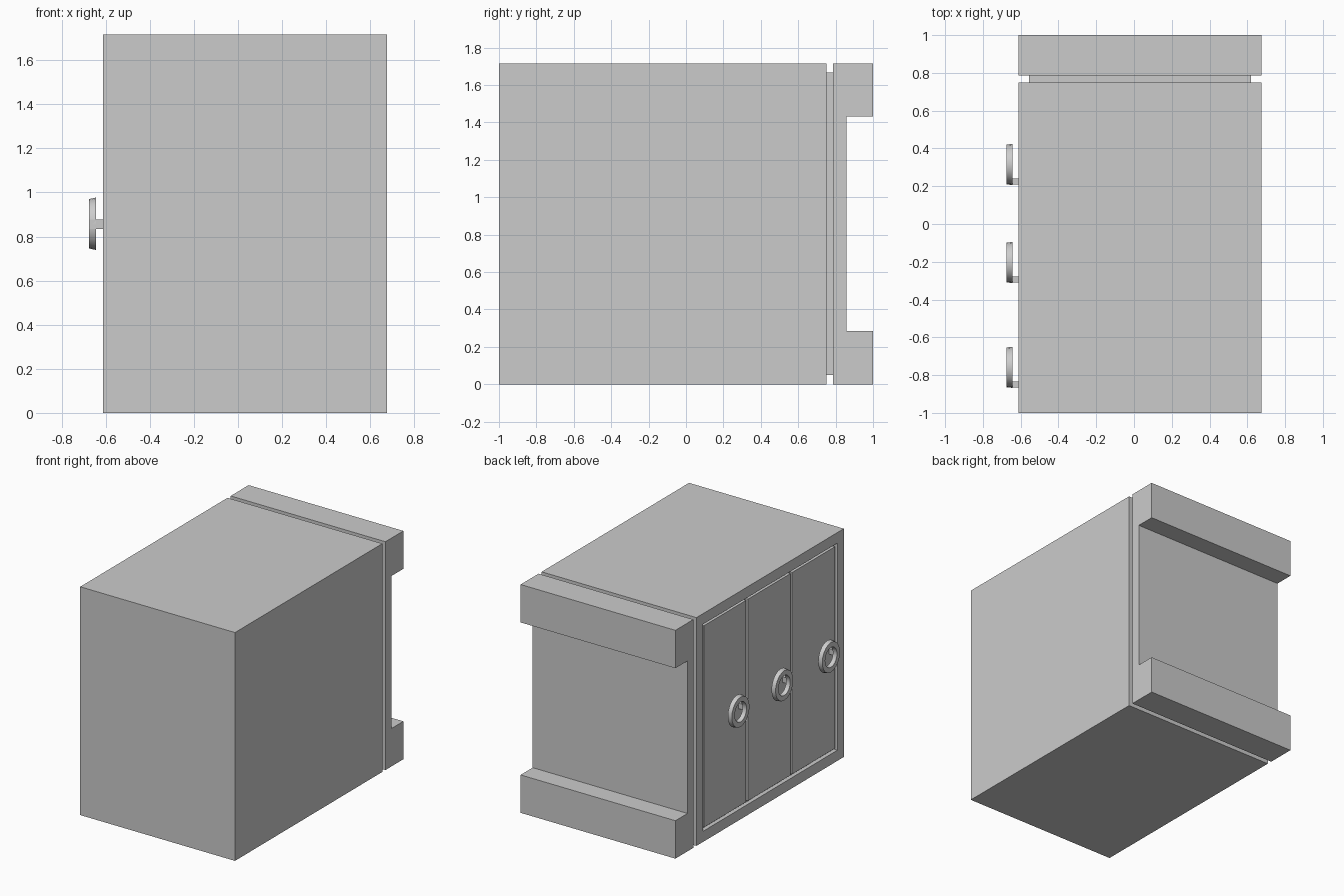
import bpy, bmesh, math

if "Cube" in bpy.data.objects:
    bpy.data.objects.remove(bpy.data.objects["Cube"])


def mesh_object(name, bm):
    bmesh.ops.recalc_face_normals(bm, faces=bm.faces)
    mesh = bpy.data.meshes.new(name)
    bm.to_mesh(mesh)
    bm.free()
    ob = bpy.data.objects.new(name, mesh)
    bpy.context.collection.objects.link(ob)
    return ob


def box(name, x, y, z):
    bm = bmesh.new()
    bmesh.ops.create_cube(bm, size=1)
    for v in bm.verts:
        v.co = [lo + (c + 0.5) * (hi - lo) for c, (lo, hi) in zip(v.co, (x, y, z))]
    return mesh_object(name, bm)


def extrude_x(name, profile, x0, x1):
    bm = bmesh.new()
    face = bm.faces.new([bm.verts.new((x0, y, z)) for y, z in profile])
    ext = bmesh.ops.extrude_face_region(bm, geom=[face])
    new = [g for g in ext["geom"] if isinstance(g, bmesh.types.BMVert)]
    bmesh.ops.translate(bm, verts=new, vec=(x1 - x0, 0, 0))
    return mesh_object(name, bm)


def ring(name, y, z, profile, sides=20):
    # profile points: (x, half width, half height), swept around the x axis
    bm = bmesh.new()
    loops = []
    for i in range(sides):
        a = 2 * math.pi * i / sides
        loops.append([bm.verts.new((x, y + ry * math.cos(a), z + rz * math.sin(a)))
                      for x, ry, rz in profile])
    n = len(profile)
    for i in range(sides):
        a, b = loops[i], loops[(i + 1) % sides]
        for j in range(n):
            k = (j + 1) % n
            bm.faces.new((a[j], b[j], b[k], a[k]))
    ob = mesh_object(name, bm)
    bpy.ops.object.select_all(action='DESELECT')
    ob.select_set(True)
    bpy.context.view_layer.objects.active = ob
    bpy.ops.object.shade_smooth_by_angle(angle=math.radians(30))
    return ob


LEFT, RIGHT, TOP = -0.612, 0.675, 1.716

# Main cabinet with a shallow door opening on its left side
cabinet = box("cabinet", (LEFT, RIGHT), (-1, 0.75), (0, TOP))
cutter = box("opening_cutter", (LEFT - 0.1, LEFT + 0.03), (-0.925, 0.67), (0.08, TOP - 0.08))
cutter.hide_render = True
cutter.hide_set(True)
cut = cabinet.modifiers.new("opening", 'BOOLEAN')
cut.object = cutter
cut.solver = 'EXACT'

# Recessed neck between cabinet and back
box("neck", (-0.555, 0.62), (0.75, 0.787), (0.05, TOP - 0.05))

# Back slab with thick top and bottom lips
extrude_x("back_slab", [(0.787, 0), (1, 0), (1, 0.285), (0.857, 0.285),
                        (0.857, 1.431), (1, 1.431), (1, TOP), (0.787, TOP)], LEFT, RIGHT)

# Three doors, each with a ring pull on a small stem
gap = 0.02
edges = [-0.925 + gap / 2, -0.385, 0.14, 0.67 - gap / 2]
pulls = [-0.759, -0.204, 0.315]
for i, y in enumerate(pulls):
    box(f"door_{i + 1}", (LEFT + 0.006, LEFT + 0.03),
        (edges[i] + gap / 2, edges[i + 1] - gap / 2), (0.1, TOP - 0.1))
    ring(f"ring_pull_{i + 1}", y, TOP / 2,
         [(-0.644, 0.109, 0.119), (-0.675, 0.105, 0.112),
          (-0.675, 0.070, 0.075), (-0.644, 0.066, 0.071)])
    box(f"pull_stem_{i + 1}", (-0.674, LEFT + 0.01), (y - 0.107, y - 0.074),
        (0.835, 0.877))
